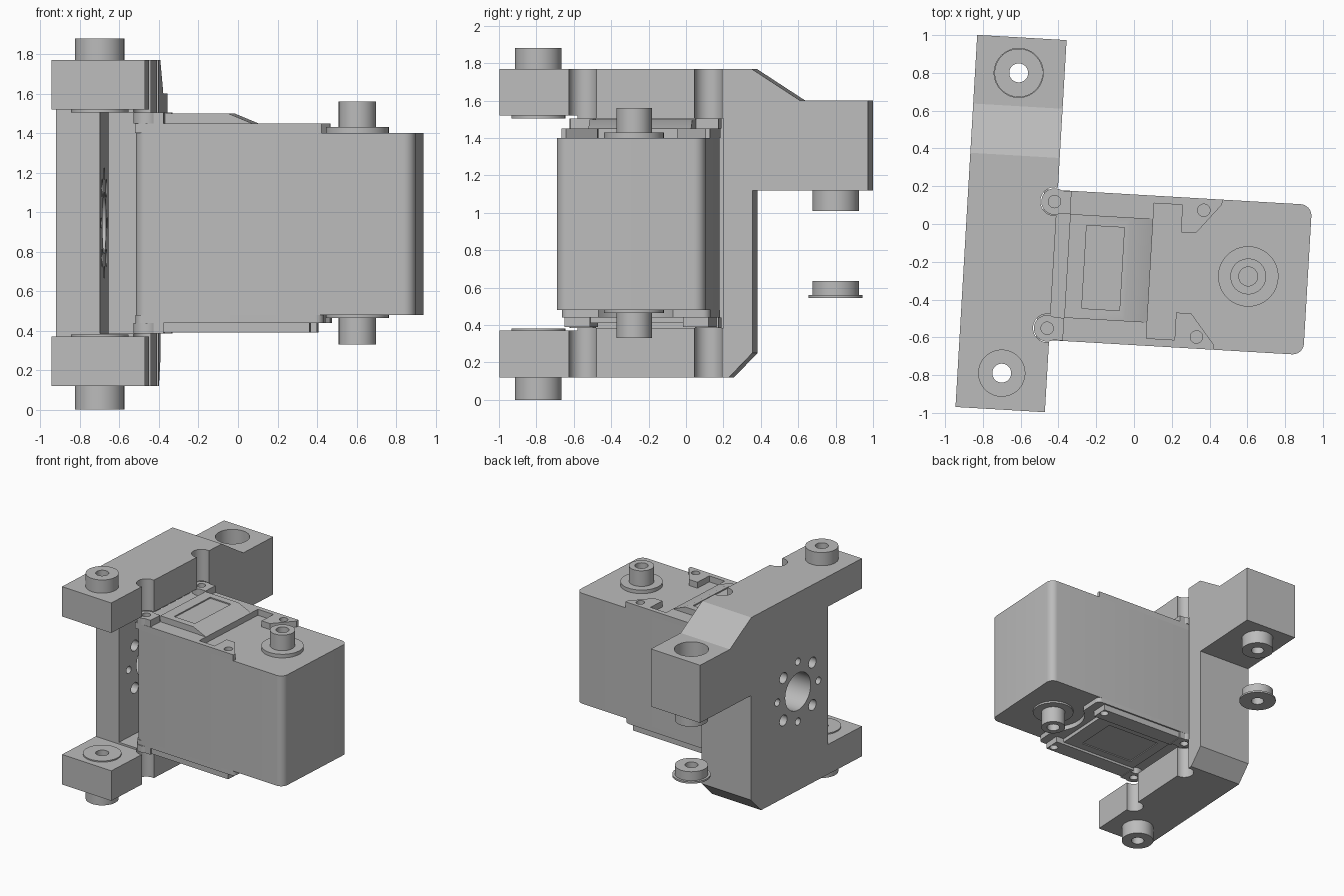
import bpy, bmesh, math
from mathutils import Vector

if "Cube" in bpy.data.objects:
    bpy.data.objects.remove(bpy.data.objects["Cube"])

grey = bpy.data.materials.new("plain grey")
grey.use_nodes = True
GREY = (0.5, 0.5, 0.5, 1)
grey.diffuse_color = GREY
grey.node_tree.nodes["Principled BSDF"].inputs["Base Color"].default_value = GREY

TILT = math.radians(-3.34)   # the whole assembly is turned slightly about z
MID = -0.242                 # centre line of the motor
AXIS_Z = 0.945               # mid height of the motor
AXLE = (0.62, MID)


def prism(name, points, low, high, axis="z"):
    """Extrude an outline: (x, y) along z, or (y, z) along x."""
    bm = bmesh.new()
    to3d = (lambda p, h: (p[0], p[1], h)) if axis == "z" else (lambda p, h: (h, p[0], p[1]))
    face = bm.faces.new([bm.verts.new(to3d(p, low)) for p in points])
    out = bmesh.ops.extrude_face_region(bm, geom=[face])
    step = Vector((0, 0, high - low)) if axis == "z" else Vector((high - low, 0, 0))
    bmesh.ops.translate(bm, vec=step, verts=[v for v in out["geom"] if isinstance(v, bmesh.types.BMVert)])
    bmesh.ops.recalc_face_normals(bm, faces=bm.faces)
    mesh = bpy.data.meshes.new(name)
    bm.to_mesh(mesh)
    bm.free()
    mesh.materials.append(grey)
    obj = bpy.data.objects.new(name, mesh)
    obj.rotation_euler.z = TILT
    bpy.context.collection.objects.link(obj)
    return obj


def box(name, x0, x1, y0, y1, z0, z1):
    return prism(name, [(x0, y0), (x1, y0), (x1, y1), (x0, y1)], z0, z1)


def disc(name, centre, r, low, high, axis="z", n=40):
    ring = [(centre[0] + r * math.cos(math.tau * i / n), centre[1] + r * math.sin(math.tau * i / n))
            for i in range(n)]
    return prism(name, ring, low, high, axis)


def rounded(name, x0, x1, y0, y1, r, low, high, n=8):
    pts = []
    for k, (cx, cy) in enumerate([(x1 - r, y1 - r), (x0 + r, y1 - r), (x0 + r, y0 + r), (x1 - r, y0 + r)]):
        for i in range(n + 1):
            a = math.pi / 2 * (k + i / n)
            pts.append((cx + r * math.cos(a), cy + r * math.sin(a)))
    return prism(name, pts, low, high)


def combine(obj, others, operation="DIFFERENCE"):
    """Apply booleans and discard the helper solids."""
    for other in others:
        mod = obj.modifiers.new("bool", "BOOLEAN")
        mod.operation, mod.solver, mod.object = operation, "EXACT", other
    bpy.context.view_layer.update()
    deps = bpy.context.evaluated_depsgraph_get()
    mesh = bpy.data.meshes.new_from_object(obj.evaluated_get(deps))
    obj.modifiers.clear()
    obj.data = mesh
    for other in others:
        bpy.data.objects.remove(other)
    return obj


# Bracket: side outline with two front arms and a raised rear ear
outline = [(-1.022, 1.77), (0.326, 1.77), (0.587, 1.6), (0.951, 1.6), (0.951, 1.12), (0.331, 1.12),
           (0.331, 0.25), (0.206, 0.12), (-1.022, 0.12), (-1.022, 0.37), (-0.61, 0.37),
           (-0.61, 1.52), (-1.022, 1.52)]
bracket = prism("bracket", outline, -0.887, -0.413, "x")
FRONT_PIN, REAR_PIN = (-0.653, -0.829), (-0.656, 0.763)
cuts = [box("pocket", -0.664, -0.3, -0.8, 0.176, 0.385, 1.505)]
for y in (0.095, -0.577):
    cuts.append(disc("ear_notch", (-0.427, y), 0.075, 0, 1.9))
cuts.append(disc("front_pin_hole", FRONT_PIN, 0.12, 0, 1.9))
cuts.append(disc("rear_pin_hole", REAR_PIN, 0.12, 1, 1.5))
cuts.append(disc("rear_counterbore", REAR_PIN, 0.13, 1.37, 1.7))
cuts.append(disc("hub_hole", (MID, AXIS_Z), 0.155, -1, -0.5, "x"))
for i in range(8):
    a = math.tau * i / 8
    spot = (MID + 0.25 * math.cos(a), AXIS_Z + 0.25 * math.sin(a))
    cuts.append(disc("screw_hole", spot, 0.045 if i % 2 else 0.03, -1, -0.5, "x", 20))
combine(bracket, cuts)


# Flanged bushings
def bushing(name, centre, low, high, flange_low, flange_high, r=0.125, flange=0.145, bore=0.05):
    body = disc(name, centre, r, low, high)
    combine(body, [disc("flange", centre, flange, flange_low, flange_high)], "UNION")
    return combine(body, [disc("bore", centre, bore, low - 0.1, high + 0.1)])


bushing("upper_front_bushing", FRONT_PIN, 1.505, 1.88, 1.505, 1.52)
bushing("lower_front_bushing", FRONT_PIN, 0, 0.38, 0.37, 0.38)
bushing("rear_bushing", REAR_PIN, 1.01, 1.38, 1.37, 1.38, flange=0.128)
bushing("loose_bushing", REAR_PIN, 0.545, 0.635, 0.545, 0.56)

# Motor case
LEFT, RIGHT, Y0, Y1 = -0.484, 0.935, -0.64, 0.156
rounded("motor_case", LEFT, RIGHT, Y0, Y1, 0.06, 0.48, 1.4)
hole_spots = [(x, MID + s * 0.336) for x in (-0.427, 0.365) for s in (-1, 1)]


def screw_holes(low, high):
    return [disc("screw_hole", p, 0.033, low, high, n=20) for p in hole_spots]


# Upper cover: slab with two pointed tabs and a low ramped panel
tabs = [(LEFT, Y0), (0.46, Y0), (0.46, -0.615), (0.33, -0.455), (0.25, -0.455), (0.25, -0.6), (0.1, -0.6)]
tabs = tabs + [(x, 2 * MID - y) for x, y in reversed(tabs)]
upper_cover = prism("upper_cover", tabs, 1.4, 1.45)
combine(upper_cover, screw_holes(1.42, 1.6))
panel = prism("upper_panel", [(-0.5, 1.44), (0.03, 1.44), (0.03, 1.45), (-0.09, 1.5), (-0.5, 1.5)], 0, 1, "x")
# the panel profile runs along the motor, so swap its axes
for v in panel.data.vertices:
    along, across = v.co.y, v.co.x
    v.co = (along + 0.07 if along > -0.4 else -0.34, MID + (across - 0.5) * 0.55, v.co.z)
panel.data.flip_normals()
combine(panel, [box("label_recess", -0.25, -0.05, MID - 0.22, MID + 0.22, 1.49, 1.6)])

# Lower cover: slab, side rails and thin centre panel, cleared around the axle
lower_cover = rounded("lower_cover", LEFT, 0.47, Y0, Y1, 0.04, 0.44, 0.48)
combine(lower_cover, [disc("axle_clearance", AXLE, 0.25, 0.3, 0.6)])
for name, s in (("left", 1), ("right", -1)):
    a, b = sorted((MID + s * 0.25, MID + s * 0.385))
    rail = box(name + "_lower_rail", -0.36, 0.4, a, b, 0.39, 0.44)
    combine(rail, [disc("axle_clearance", AXLE, 0.25, 0.3, 0.6)] + screw_holes(0.3, 0.43))
lower_panel = box("lower_panel", -0.36, 0.33, MID - 0.25, MID + 0.25, 0.41, 0.44)
combine(lower_panel, [disc("axle_clearance", AXLE, 0.25, 0.3, 0.6),
                      box("label_recess", -0.28, 0.2, MID - 0.18, MID + 0.18, 0.3, 0.418)])

# Round screw ears at the bracket end
for name, low, high in (("upper", 1.45, 1.505), ("lower", 0.385, 0.44)):
    for side, spot in zip(("right", "left"), hole_spots[:2]):
        ear = disc(f"{name}_{side}_ear", spot, 0.07, low, high)
        combine(ear, [box("ear_root", spot[0], -0.34, spot[1] - 0.06, spot[1] + 0.06, low, high)], "UNION")
        combine(ear, [disc("screw_hole", spot, 0.033, low - 0.1, high + 0.1, n=20)])

# Output axles
bushing("upper_axle", AXLE, 1.4, 1.56, 1.4, 1.43, 0.095, 0.16)
bushing("lower_axle", AXLE, 0.33, 0.48, 0.465, 0.48, 0.095, 0.16)

# Smooth the round walls, keep hard edges
bpy.ops.object.select_all(action="DESELECT")
for obj in bpy.context.collection.objects:
    if obj.type == "MESH" and grey.name in obj.data.materials:
        obj.select_set(True)
        bpy.context.view_layer.objects.active = obj
bpy.ops.object.shade_smooth_by_angle(angle=math.radians(30))
